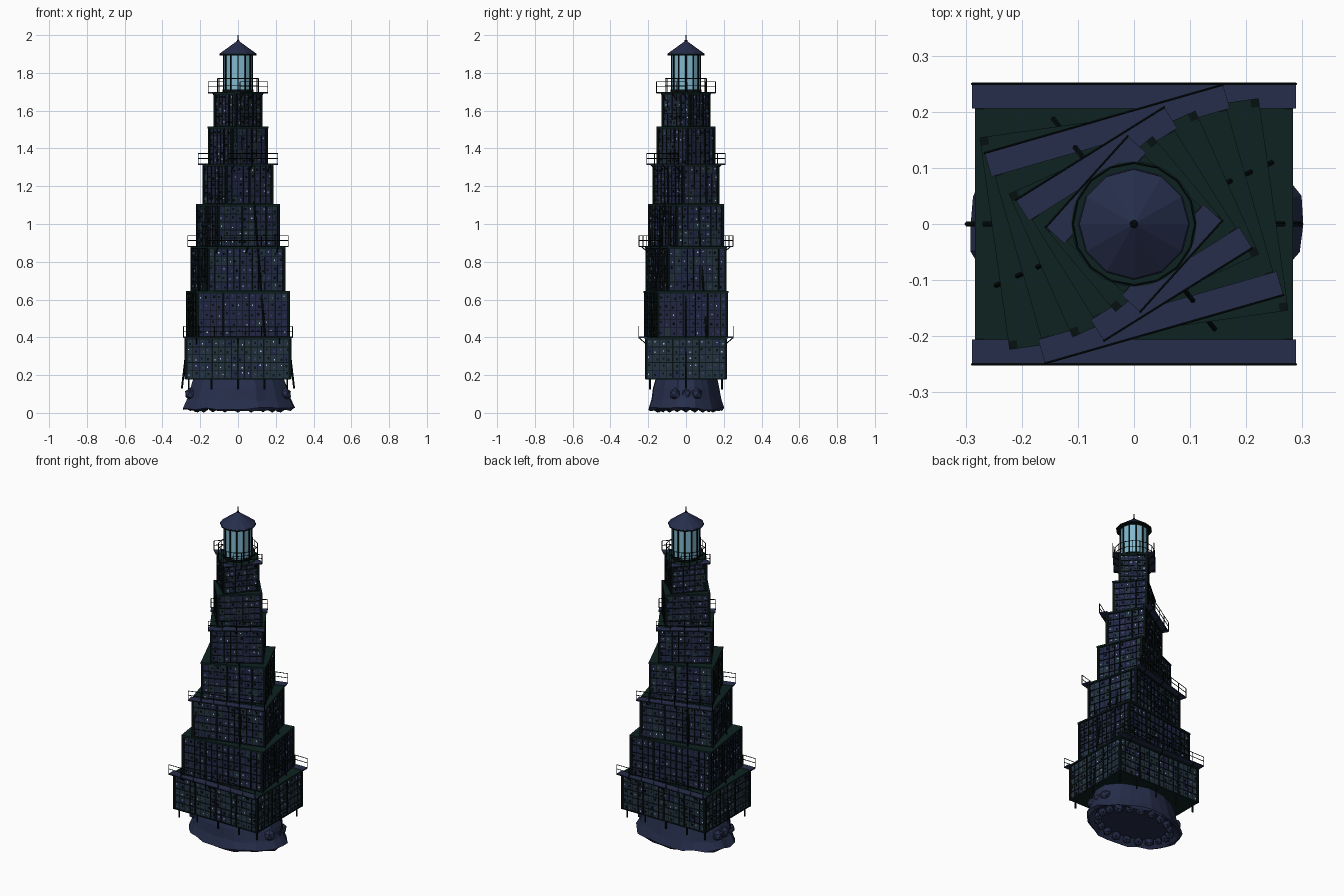
import bpy, bmesh, math, random
from mathutils import Matrix, Vector

rng = random.Random(4)
cube = bpy.data.objects.get("Cube")
if cube:
    bpy.data.objects.remove(cube, do_unlink=True)


def material(name, rgb):
    m = bpy.data.materials.new(name)
    m.use_nodes = True
    m.diffuse_color = (*rgb, 1)
    m.node_tree.nodes["Principled BSDF"].inputs["Base Color"].default_value = (*rgb, 1)
    return m


navy = material("navy stone", (0.019, 0.027, 0.07))
wall = material("wall blue", (0.015, 0.021, 0.06))
slate = material("slate teal", (0.016, 0.032, 0.05))
green = material("deck green", (0.004, 0.016, 0.015))
iron = material("black iron", (0.002, 0.005, 0.005))
glass = material("lantern glass", (0.22, 0.48, 0.62))
lit = material("lit window", (0.5, 0.58, 0.8))
dim = material("dim window", (0.07, 0.09, 0.2))


def finish(bm, name, mats, turn=0):
    me = bpy.data.meshes.new(name)
    bmesh.ops.recalc_face_normals(bm, faces=bm.faces)
    bm.to_mesh(me)
    bm.free()
    for m in mats:
        me.materials.append(m)
    ob = bpy.data.objects.new(name, me)
    ob.rotation_euler.z = math.radians(turn)
    bpy.context.collection.objects.link(ob)
    return ob


def box(bm, lo, hi, mat=0):
    lo, hi = Vector(lo), Vector(hi)
    mtx = Matrix.Translation((lo + hi) / 2) @ Matrix.Diagonal((*(hi - lo), 1))
    r = bmesh.ops.create_cube(bm, size=1, matrix=mtx)
    for f in {f for v in r["verts"] for f in v.link_faces}:
        f.material_index = mat


def cone(bm, r1, r2, z1, z2, n=12, mat=0):
    r = bmesh.ops.create_cone(bm, cap_ends=True, segments=n, radius1=r1, radius2=r2,
                              depth=z2 - z1, matrix=Matrix.Translation((0, 0, (z1 + z2) / 2)))
    for f in {f for v in r["verts"] for f in v.link_faces}:
        f.material_index = mat


def rod(bm, a, b, r=0.002, n=5):
    a, b = Vector(a), Vector(b)
    d = b - a
    mtx = Matrix.Translation((a + b) / 2) @ d.to_track_quat("Z", "Y").to_matrix().to_4x4()
    bmesh.ops.create_cone(bm, cap_ends=True, segments=n, radius1=r, radius2=r,
                          depth=d.length, matrix=mtx)


def facade(bm, hx, hy, z0, z1, teal):
    """Panels, grid bars and small windows on the four walls."""
    h = z1 - z0
    rows = 5
    for side in range(4):
        half, out = ((hx, hy), (hy, hx))[side % 2]
        mtx = Matrix.Rotation(side * math.pi / 2, 4, "Z")
        start = len(bm.verts)
        cols = max(6, round(half * 2 / 0.034))
        cw, rh = 2 * half / cols, h / rows
        for i in range(cols + 1):
            x = -half + i * cw
            t = 0.004 if i % 4 == 0 else 0.0014
            box(bm, (x - t, -out - (0.007 if i % 4 == 0 else 0.004), z0),
                (x + t, -out + 0.002, z1), 2)
        for j in range(rows + 1):
            z = z0 + j * rh
            box(bm, (-half, -out - 0.005, z - 0.0018), (half, -out + 0.002, z + 0.0018), 2)
        for i in range(cols):
            for j in range(rows):
                x, z = -half + (i + 0.5) * cw, z0 + (j + 0.5) * rh
                if rng.random() < teal:
                    box(bm, (x - cw * 0.47, -out - 0.002, z - rh * 0.47),
                        (x + cw * 0.47, -out, z + rh * 0.47), 1)
                # Small pane, glowing or dark
                glow = rng.random()
                pane = 4 if glow < 0.22 else 5 if glow < 0.5 else 2
                dx, dz = rng.uniform(-0.2, 0.2) * cw, rng.uniform(-0.2, 0.2) * rh
                w = 0.003 if pane != 2 else 0.005
                box(bm, (x + dx - w, -out - 0.004, z + dz - w * 1.2),
                    (x + dx + w, -out, z + dz + w * 1.2), pane)
        bm.verts.ensure_lookup_table()
        bmesh.ops.transform(bm, matrix=mtx, verts=bm.verts[start:])


def walkway(tier, hx, hy, z, turn):
    """Side walkways with railings on the two long sides."""
    bm, rb = bmesh.new(), bmesh.new()
    for s in (-1, 1):
        ys = sorted((s * (hy - 0.005), s * (hy + 0.04)))
        e = hx + 0.014
        box(bm, (-e, ys[0], z - 0.003), (e, ys[1], z + 0.004))
        y = s * (hy + 0.039)
        for dz in (0.0, 0.032, 0.058):
            rod(rb, (-e, y, z + dz), (e, y, z + dz))
        posts = max(3, round(e / 0.04))
        for i in range(posts + 1):
            x = -e + 2 * e * i / posts
            rod(rb, (x, y, z), (x, y, z + 0.058))
        # Brackets under the walkway
        for x in (-0.8 * hx, 0, 0.8 * hx):
            rod(rb, (x, s * hy, z - 0.035), (x, y, z - 0.002), 0.003)
    finish(bm, f"walkway_{tier}", [navy], turn)
    finish(rb, f"walkway_railing_{tier}", [iron], turn)


# Tiers: half width, half depth, bottom, top, share of teal panels
tiers = [(0.275, 0.211, 0.18, 0.40, 0.85), (0.243, 0.183, 0.40, 0.645, 0.05),
         (0.207, 0.156, 0.645, 0.88, 0.3), (0.174, 0.132, 0.88, 1.105, 0.3),
         (0.142, 0.109, 1.105, 1.315, 0.2), (0.118, 0.091, 1.315, 1.515, 0.1),
         (0.095, 0.074, 1.515, 1.695, 0.2)]
for k, (hx, hy, z0, z1, teal) in enumerate(tiers):
    turn = 8 * k
    bm = bmesh.new()
    box(bm, (-hx, -hy, z0), (hx, hy, z1 - 0.006))
    facade(bm, hx, hy, z0 + 0.004, z1 - 0.01, teal)
    for sx in (-1, 1):
        for sy in (-1, 1):
            c = Vector((sx * hx, sy * hy, 0))
            box(bm, c + Vector((-0.007, -0.007, z0)), c + Vector((0.007, 0.007, z1)), 2)
    box(bm, (-hx - 0.008, -hy - 0.008, z1 - 0.009), (hx + 0.008, hy + 0.008, z1), 3)
    box(bm, (-hx - 0.003, -hy - 0.003, z0 - 0.002), (hx + 0.003, hy + 0.003, z0 + 0.005), 3)
    finish(bm, f"tier_{k + 1}", [wall, slate, iron, green, lit, dim], turn)
    if k % 2 == 0:
        walkway(k + 1, hx, hy, z1, turn)

# Leaning poles that brace the tower: angle, foot radius and height, top radius and height
bm = bmesh.new()
for ang, r0, z0, r1, z1 in ((0, 0.297, 0.13, 0.24, 0.62), (24, 0.268, 0.40, 0.15, 1.1),
                            (127.5, 0.235, 0.40, 0.14, 1.12)):
    for a in (math.radians(ang), math.radians(ang + 180)):
        d = Vector((math.cos(a), math.sin(a), 0))
        rod(bm, d * r0 + Vector((0, 0, z0)), d * r1 + Vector((0, 0, z1)), 0.005, 6)
finish(bm, "brace_poles", [iron])

# Short stilts below the lowest tier
bm = bmesh.new()
for x in (-0.26, -0.14, 0, 0.14, 0.26):
    for y in (-0.19, 0.19):
        rod(bm, (x, y, 0.125), (x, y, 0.19), 0.005, 6)
finish(bm, "stilts", [iron])

# Fluted rock base
bm = bmesh.new()
n = 26
flute = [rng.uniform(0.93, 1.0) for _ in range(n)]
rings = []
for z, s, jit in ((0.05, 0.8, 0), (0.015, 0.95, 0.006), (0.022, 1.0, 0.008), (0.07, 0.92, 0.006),
                  (0.13, 0.87, 0.004), (0.185, 0.80, 0)):
    ring = []
    for i in range(n):
        a = 2 * math.pi * i / n
        f = s * flute[i] * rng.uniform(0.985, 1.01)
        ring.append(bm.verts.new((0.31 * f * math.cos(a), 0.212 * f * math.sin(a),
                                  z + rng.uniform(-jit, jit))))
    rings.append(ring)
for lo, hi in zip(rings, rings[1:]):
    for i in range(n):
        bm.faces.new((lo[i], lo[i - 1], hi[i - 1], hi[i]))
bm.faces.new(rings[0])
bm.faces.new(rings[-1])
finish(bm, "rock_base", [navy])

# Boulders under the rock and on its two ends
bm = bmesh.new()


def boulder(pos, r):
    mtx = Matrix.Translation(pos) @ Matrix.Rotation(rng.uniform(0, 3), 4, "Z")
    bmesh.ops.create_icosphere(bm, subdivisions=1, radius=r, matrix=mtx)


for i in range(20):
    a = 2 * math.pi * i / 20
    boulder((0.225 * math.cos(a), 0.15 * math.sin(a), 0.029), rng.uniform(0.022, 0.029))
for sx in (-1, 1):
    for y in (-0.055, 0, 0.055):
        boulder((sx * 0.25, y, 0.1), 0.034)
finish(bm, "boulders", [navy])

# Lantern room: glass drum, frame bars and rims
bm = bmesh.new()
cone(bm, 0.074, 0.074, 1.70, 1.90)
finish(bm, "lantern_glass", [glass])
bm = bmesh.new()
for i in range(12):
    a = 2 * math.pi * i / 12
    x, y = 0.075 * math.sin(a), 0.075 * math.cos(a)
    rod(bm, (x, y, 1.70), (x, y, 1.90), 0.0045, 6)
cone(bm, 0.082, 0.082, 1.692, 1.712)
cone(bm, 0.098, 0.098, 1.893, 1.902)
finish(bm, "lantern_frame", [iron])

# Round gallery with its railing
bm = bmesh.new()
cone(bm, 0.112, 0.112, 1.693, 1.70, 24)
finish(bm, "lantern_gallery", [green])
bm = bmesh.new()
pts = [Vector((0.109 * math.cos(i * math.pi / 8), 0.109 * math.sin(i * math.pi / 8), 0))
       for i in range(16)]
for i, p in enumerate(pts):
    for z in (1.735, 1.77):
        rod(bm, pts[i - 1] + Vector((0, 0, z)), p + Vector((0, 0, z)))
    rod(bm, p + Vector((0, 0, 1.70)), p + Vector((0, 0, 1.77)))
finish(bm, "gallery_railing", [iron])

# Roof and spike
bm = bmesh.new()
cone(bm, 0.1, 0.006, 1.90, 1.968)
finish(bm, "lantern_roof", [navy])
bm = bmesh.new()
bmesh.ops.create_icosphere(bm, subdivisions=1, radius=0.008, matrix=Matrix.Translation((0, 0, 1.97)))
cone(bm, 0.004, 0.002, 1.96, 2.0, 6)
finish(bm, "roof_spike", [iron])
